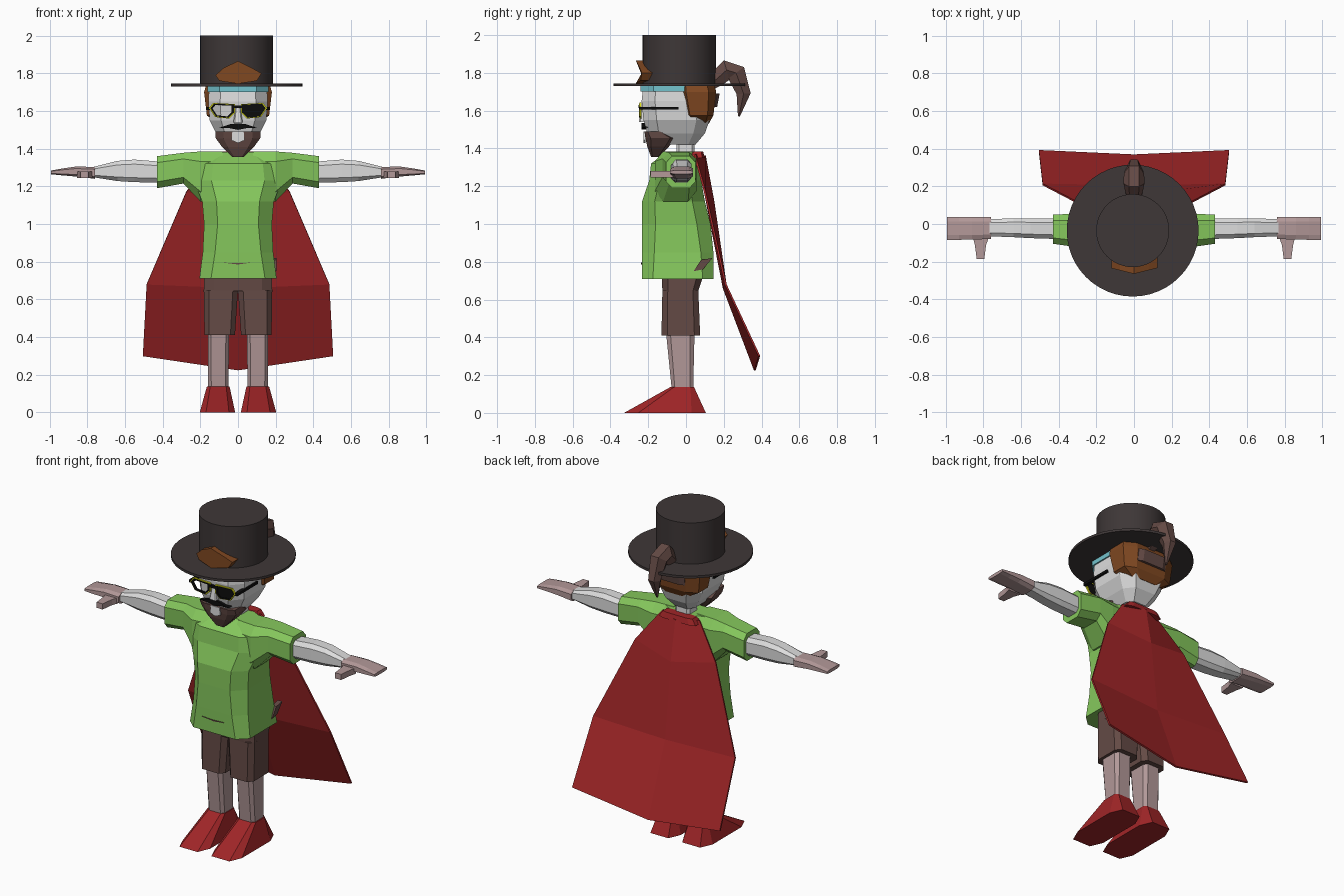
import bpy, bmesh, math
from mathutils import Vector

if "Cube" in bpy.data.objects:
    bpy.data.objects.remove(bpy.data.objects["Cube"])


def material(name, r, g, b):
    lin = [((c / 255 + 0.055) / 1.055) ** 2.4 if c > 10 else c / 3294 for c in (r, g, b)]
    m = bpy.data.materials.new(name)
    m.diffuse_color = (*lin, 1)
    m.use_nodes = True
    m.node_tree.nodes["Principled BSDF"].inputs["Base Color"].default_value = m.diffuse_color
    return m


CHARCOAL = material("charcoal felt", 62, 55, 55)
GREEN = material("green cloth", 133, 199, 92)
RED = material("red cloth", 160, 37, 39)
SKIN = material("pink skin", 178, 152, 152)
GREY = material("pale grey", 220, 220, 220)
BROWN = material("dark brown", 100, 74, 69)
HAIR = material("chestnut hair", 128, 72, 33)
BLACK = material("black", 12, 12, 12)
YELLOW = material("yellow", 225, 225, 20)
TEAL = material("teal", 115, 195, 205)


def finish(name, bm, mat):
    bmesh.ops.recalc_face_normals(bm, faces=bm.faces)
    me = bpy.data.meshes.new(name)
    bm.to_mesh(me)
    bm.free()
    me.materials.append(mat)
    ob = bpy.data.objects.new(name, me)
    bpy.context.collection.objects.link(ob)
    return ob


def loft(name, rings, mat):
    """Skin a closed solid over rings that share a point count."""
    bm = bmesh.new()
    vs = [[bm.verts.new(p) for p in r] for r in rings]
    n = len(vs[0])
    for a, b in zip(vs, vs[1:]):
        for i in range(n):
            j = (i + 1) % n
            bm.faces.new((a[i], a[j], b[j], b[i]))
    bm.faces.new(vs[0])
    bm.faces.new(vs[-1])
    return finish(name, bm, mat)


def octagon(u0, u1, v0, v1, c):
    um, vm, hu, hv = (u0 + u1) / 2, (v0 + v1) / 2, (u1 - u0) / 2, (v1 - v0) / 2
    k = 1 - c
    pts = [(k, -1), (1, -k), (1, k), (k, 1), (-k, 1), (-1, k), (-1, -k), (-k, -1)]
    return [(um + hu * a, vm + hv * b) for a, b in pts]


def level(z, x0, x1, y0, y1, c=0.3):
    return [(x, y, z) for x, y in octagon(x0, x1, y0, y1, c)]


def slice_x(x, y0, y1, z0, z1, c=0.4):
    return [(x, y, z) for y, z in octagon(y0, y1, z0, z1, c)]


def plate(name, pts, y0, y1, mat):
    """Outline in x, z given thickness along y."""
    return loft(name, [[(x, y, z) for x, z in pts] for y in (y0, y1)], mat)


def frame(name, outer, inner, y0, y1, mat):
    """Flat rim between two outlines."""
    bm = bmesh.new()
    loops = [[bm.verts.new((x, y, z)) for x, z in o]
             for o, y in ((outer, y0), (inner, y0), (inner, y1), (outer, y1))]
    n = len(outer)
    for k in range(4):
        a, b = loops[k], loops[(k + 1) % 4]
        for i in range(n):
            j = (i + 1) % n
            bm.faces.new((a[i], a[j], b[j], b[i]))
    return finish(name, bm, mat)


# Top hat: crown and brim
for name, r, z0, z1 in (("hat_crown", 0.194, 1.74, 2.0), ("hat_brim", 0.35, 1.73, 1.745)):
    bpy.ops.mesh.primitive_cylinder_add(vertices=48, radius=r, depth=z1 - z0,
                                        location=(-0.007, -0.035, (z0 + z1) / 2))
    hat = bpy.context.object
    hat.name = name
    hat.data.materials.append(CHARCOAL)
    bpy.ops.object.shade_smooth_by_angle()

# Head, neck, nose
loft("head", [level(z, -w, w, a, b, 0.4) for z, w, a, b in (
    (1.42, 0.07, -0.14, 0.05), (1.48, 0.115, -0.205, 0.10), (1.55, 0.15, -0.225, 0.125),
    (1.65, 0.158, -0.235, 0.12), (1.74, 0.152, -0.225, 0.10))], GREY)
loft("neck", [level(z, -0.05, 0.05, -0.05, 0.045) for z in (1.33, 1.44)], GREY)
loft("nose", [level(1.54, -0.025, 0.025, -0.25, -0.2),
              level(1.62, -0.012, 0.012, -0.238, -0.2)], GREY)

# Hair cap at the back, with forelock in front of the hat
loft("hair", [level(z, -w, w, a, b, 0.4) for z, w, a, b in (
    (1.53, 0.09, 0.03, 0.12), (1.575, 0.165, -0.01, 0.145), (1.70, 0.18, -0.04, 0.16),
    (1.735, 0.17, -0.04, 0.15))], HAIR)
loft("forelock", [[(x, y + abs(x) * 0.25, z) for x, z in
                   ((-0.10, 1.76), (-0.12, 1.79), (-0.075, 1.83), (0, 1.865), (0.08, 1.825),
                    (0.125, 1.80), (0.1, 1.76), (0, 1.745))] for y in (-0.265, -0.2)], HAIR)

# Curved ponytail lofted along a bent path in the y, z plane
path = [(0.10, 1.72), (0.165, 1.77), (0.215, 1.815), (0.265, 1.80), (0.305, 1.69), (0.28, 1.57)]
radii = [0.03, 0.05, 0.062, 0.06, 0.043, 0.006]
rings = []
for i, ((y, z), r) in enumerate(zip(path, radii)):
    a, b = path[max(i - 1, 0)], path[min(i + 1, 5)]
    t = Vector((0, b[0] - a[0], b[1] - a[1])).normalized()
    side = Vector((0, -t.z, t.y))
    rings.append([Vector((0, y, z)) + r * (math.cos(k * math.pi / 3) * Vector((0.9, 0, 0))
                  + math.sin(k * math.pi / 3) * side) for k in range(6)])
loft("ponytail", rings, BROWN)
loft("hair_tie", [level(z, -0.1, 0.1, 0.08, y) for z, y in ((1.62, 0.165), (1.69, 0.178))], BROWN)

# Headband under the brim
loft("headband", [level(z, -0.163, 0.163, -0.24, 0.1, 0.4) for z in (1.702, 1.73)], TEAL)

# Beard with pale chin patch, and moustache
loft("beard", [level(z, -w, w, a, b, 0.35) for z, w, a, b in (
    (1.355, 0.03, -0.185, -0.14), (1.41, 0.085, -0.205, -0.09),
    (1.455, 0.118, -0.215, -0.055), (1.49, 0.12, -0.22, -0.12))], BROWN)
plate("chin_patch", [(-0.035, 1.445), (0, 1.43), (0.035, 1.445), (0.03, 1.49), (-0.03, 1.49)],
      -0.224, -0.215, GREY)
for s in (-1, 1):
    plate("moustache", [(0, 1.535), (s * 0.04, 1.53), (s * 0.1, 1.51), (s * 0.05, 1.51),
                        (0, 1.50)], -0.235, -0.2, BLACK)

# Glasses: open lens on one side, dark lens on the other
lens = [(0.02, 1.635), (0.13, 1.64), (0.15, 1.615), (0.12, 1.57), (0.05, 1.562), (0.02, 1.59)]


def lens_outline(s, k):
    return [(s * (0.083 + (x - 0.083) * k), 1.603 + (z - 1.603) * k) for x, z in lens]


for s in (-1, 1):
    frame("glasses_rim", lens_outline(s, 1.06), lens_outline(s, 0.93), -0.247, -0.236, YELLOW)
    frame("glasses_inner_rim", lens_outline(s, 0.96), lens_outline(s, 0.78), -0.25, -0.236, BLACK)
    loft("glasses_temple", [level(z, min(s * 0.145, s * 0.166), max(s * 0.145, s * 0.166),
                                  -0.245, -0.04, 0.1) for z in (1.605, 1.62)], BLACK)
plate("dark_lens", lens_outline(1, 0.8), -0.246, -0.238, BLACK)
plate("glasses_bridge", [(-0.025, 1.615), (0.025, 1.615), (0.025, 1.63), (-0.025, 1.63)],
      -0.252, -0.236, BLACK)

# Shirt body
loft("shirt", [level(z, -w, w, a, b, c) for z, w, a, b, c in (
    (0.71, 0.205, -0.232, 0.145, 0.3), (0.85, 0.187, -0.234, 0.145, 0.35),
    (1.0, 0.18, -0.234, 0.13, 0.4), (1.12, 0.19, -0.232, 0.10, 0.4),
    (1.23, 0.235, -0.195, 0.08, 0.4), (1.32, 0.22, -0.185, 0.06, 0.4),
    (1.383, 0.13, -0.10, 0.04, 0.4))], GREEN)
plate("shirt_fold", [(-0.08, 0.795), (0, 0.785), (0.07, 0.795), (0, 0.792)], -0.238, -0.23, BROWN)
loft("side_patch", [[(x, y, z) for y, z in ((0.04, 0.75), (0.09, 0.76), (0.14, 0.82), (0.08, 0.81))]
                    for x in (0.175, 0.205)], BROWN)

for s in (-1, 1):
    # Sleeve, arm, hand, thumb
    loft("sleeve", [slice_x(s * x, *r) for x, r in (
        (0.08, (-0.15, 0.045, 1.12, 1.385)), (0.2, (-0.165, 0.055, 1.12, 1.385)),
        (0.29, (-0.125, 0.055, 1.215, 1.378)), (0.43, (-0.105, 0.05, 1.19, 1.36)))], GREEN)
    loft("arm", [slice_x(s * x, *r) for x, r in (
        (0.40, (-0.08, 0.03, 1.22, 1.33)), (0.55, (-0.075, 0.03, 1.222, 1.342)),
        (0.64, (-0.07, 0.03, 1.228, 1.335)), (0.78, (-0.065, 0.025, 1.25, 1.30)))], GREY)
    loft("hand", [slice_x(s * x, *r) for x, r in (
        (0.76, (-0.08, 0.038, 1.24, 1.303)), (0.86, (-0.082, 0.038, 1.252, 1.305)),
        (0.93, (-0.084, 0.038, 1.258, 1.295)), (0.992, (-0.084, 0.038, 1.264, 1.284)))], SKIN)
    loft("thumb", [[(s * x, y, z) for x, z in ((a, 1.245), (b, 1.245), (b, 1.28), (a, 1.28))]
                   for a, b, y in ((0.77, 0.855, -0.07), (0.785, 0.845, -0.11),
                                   (0.795, 0.835, -0.187))], SKIN)

    # Shorts leg, shin, shoe
    def leg_ring(z, x0, x1, y0, y1, c=0.3):
        return [(s * x, y, zz) for x, y, zz in level(z, x0, x1, y0, y1, c)]

    loft("shorts_leg", [leg_ring(0.41, 0.016, 0.178, -0.13, 0.075),
                        leg_ring(0.65, 0.0, 0.182, -0.125, 0.065)], BROWN)
    loft("shin", [leg_ring(0.12, 0.05, 0.158, -0.075, 0.038),
                  leg_ring(0.42, 0.048, 0.16, -0.105, 0.045)], SKIN)
    loft("shoe", [leg_ring(0, 0.015, 0.203, -0.328, 0.105, 0.35),
                  leg_ring(0.138, 0.045, 0.165, -0.08, 0.042)], RED)

loft("shorts_top", [level(0.645, -0.182, 0.182, -0.125, 0.065),
                    level(0.75, -0.18, 0.18, -0.13, 0.1)], BROWN)

# Cape: folded sheet, three columns wide
centre = [(0.10, 1.36), (0.145, 1.12), (0.2, 0.66), (0.365, 0.225)]
edge = [(0.125, 0.045, 1.37), (0.275, 0.10, 1.17), (0.485, 0.21, 0.68), (0.505, 0.388, 0.30)]
bm = bmesh.new()
rows = [[bm.verts.new(p) for p in ((-e[0], e[1], e[2]), (0, *c), e)] for c, e in zip(centre, edge)]
for a, b in zip(rows, rows[1:]):
    for i in (0, 1):
        bm.faces.new((a[i], a[i + 1], b[i + 1], b[i]))
cape = finish("cape", bm, RED)
mod = cape.modifiers.new("thickness", 'SOLIDIFY')
mod.thickness = 0.01
mod.offset = 0
# Cape collar on the shoulders
loft("cape_collar", [level(1.35, -0.125, 0.125, 0.0, 0.1), level(1.385, -0.1, 0.1, 0.035, 0.09)], RED)
